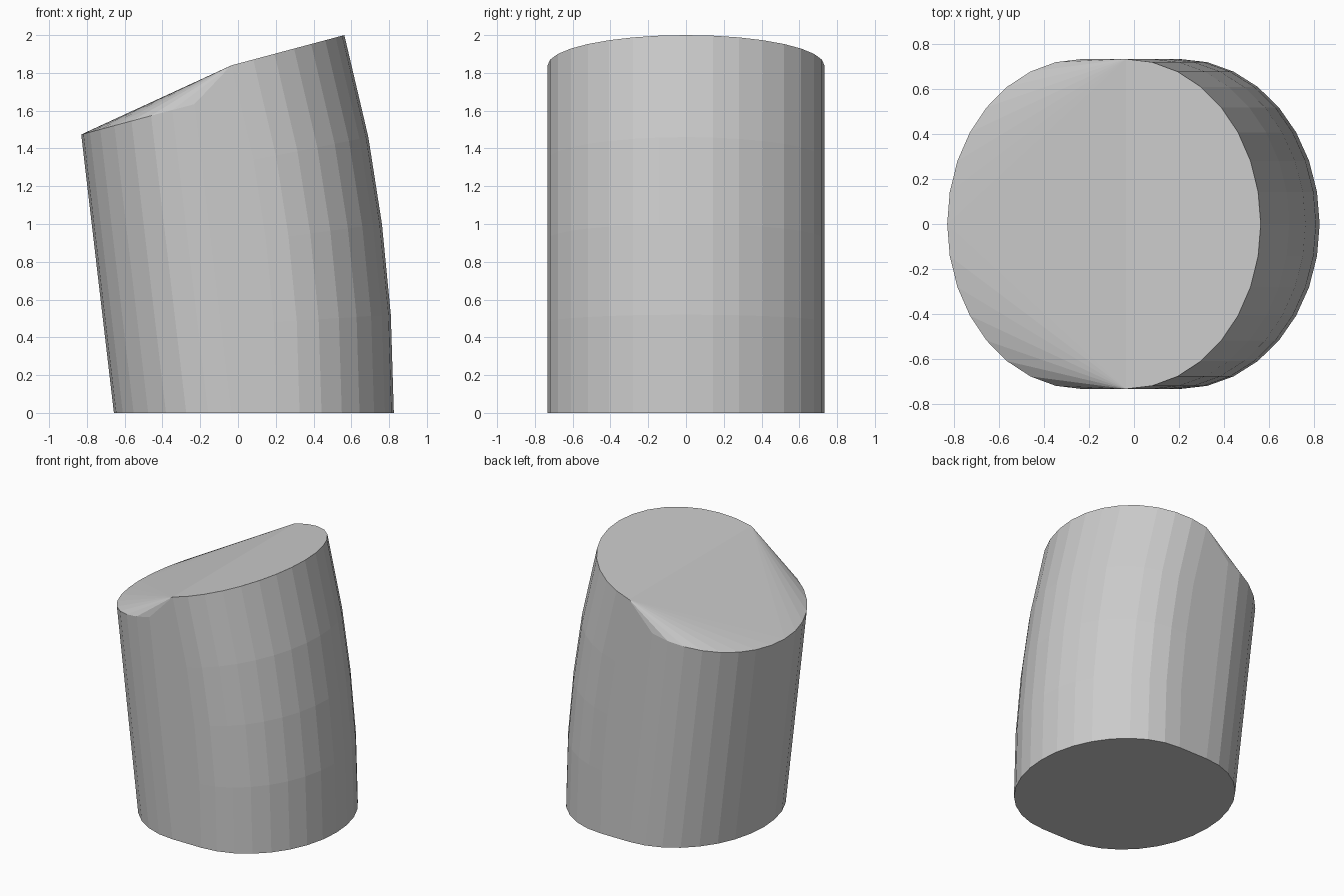
import bpy, bmesh
from math import sin, cos, radians, pi

if "Cube" in bpy.data.objects:
    bpy.data.objects.remove(bpy.data.objects["Cube"])

RX, RY, STEPS = 0.62, 0.733, 16


def half_ring(bm, tip_x, tip_z, tilt, side):
    """Half ellipse whose outermost point is the tip; side is +1 right, -1 left."""
    t = radians(tilt)
    cx, cz = tip_x - side * RX * cos(t), tip_z - side * RX * sin(t)
    for i in range(STEPS + 1):
        a = -pi / 2 + pi * i / STEPS
        r = side * RX * cos(a)
        bm.verts.new((cx + r * cos(t), RY * sin(a), cz + r * sin(t)))


bm = bmesh.new()
# Bowed right side, from the flat base to the tilted top
for x, z, tilt in [(0.825, 0, 0), (0.809, 0.52, 3.75), (0.762, 1.0, 7.5),
                   (0.69, 1.46, 11.25), (0.563, 2.0, 15)]:
    half_ring(bm, x, z, tilt, 1)
# Straight left side, with its lower tilted top
half_ring(bm, -0.657, 0, 0, -1)
half_ring(bm, -0.83, 1.474, 15, -1)

# Wrap the rings in one closed convex skin
hull = bmesh.ops.convex_hull(bm, input=bm.verts[:])
loose = {g for g in hull["geom_interior"] + hull["geom_unused"]
         if isinstance(g, bmesh.types.BMVert)}
bmesh.ops.delete(bm, geom=list(loose), context='VERTS')
bmesh.ops.dissolve_limit(bm, angle_limit=radians(0.3), verts=bm.verts[:], edges=bm.edges[:])
bmesh.ops.recalc_face_normals(bm, faces=bm.faces[:])

mesh = bpy.data.meshes.new("leaning_column")
bm.to_mesh(mesh)
bm.free()
bpy.context.collection.objects.link(bpy.data.objects.new("leaning_column", mesh))
